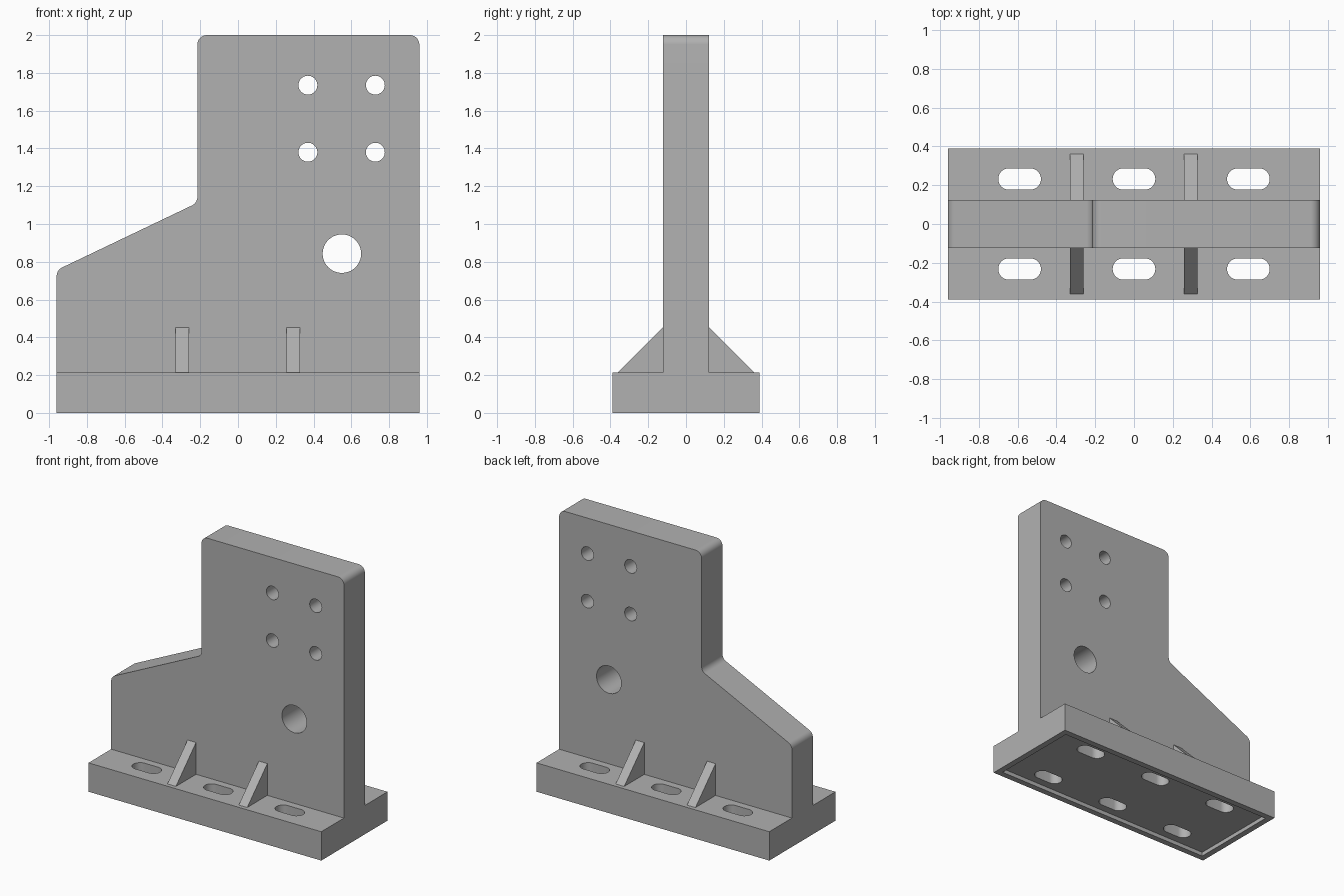
import bpy
import bmesh
from math import cos, sin, pi, radians, tan
from mathutils import Vector

if "Cube" in bpy.data.objects:
    bpy.data.objects.remove(bpy.data.objects["Cube"])

# Single plain grey
grey = bpy.data.materials.new("machined_grey")
grey.use_nodes = True
colour = (0.44, 0.44, 0.44, 1)
grey.diffuse_color = colour
grey.node_tree.nodes["Principled BSDF"].inputs["Base Color"].default_value = colour

# Shared dimensions
HALF_X, HALF_Y = 0.96, 0.39
BASE_TOP = 0.215
PLATE_Y = 0.123
AXES = {
    "x": lambda u, v, d: (d, u, v),
    "y": lambda u, v, d: (u, d, v),
    "z": lambda u, v, d: (u, v, d),
}


def prism(bm, points, axis, low, high):
    """Extrude a 2D outline along an axis."""
    place = AXES[axis]
    face = bm.faces.new([bm.verts.new(place(u, v, low)) for u, v in points])
    result = bmesh.ops.extrude_face_region(bm, geom=[face])
    moved = [e for e in result["geom"] if isinstance(e, bmesh.types.BMVert)]
    bmesh.ops.translate(bm, verts=moved, vec=Vector(place(0, 0, high - low)))


def make(name, prisms):
    bm = bmesh.new()
    for args in prisms:
        prism(bm, *args)
    bmesh.ops.recalc_face_normals(bm, faces=bm.faces)
    mesh = bpy.data.meshes.new(name)
    bm.to_mesh(mesh)
    bm.free()
    mesh.materials.append(grey)
    obj = bpy.data.objects.new(name, mesh)
    bpy.context.collection.objects.link(obj)
    return obj


def activate(obj):
    bpy.ops.object.select_all(action="DESELECT")
    obj.select_set(True)
    bpy.context.view_layer.objects.active = obj


def cut(obj, prisms):
    """Subtract prisms from an object, then discard the cutter."""
    cutter = make("cutter", prisms)
    cutter.hide_render = True
    mod = obj.modifiers.new("cut", "BOOLEAN")
    mod.operation, mod.solver, mod.object = "DIFFERENCE", "EXACT", cutter
    activate(obj)
    bpy.ops.object.modifier_apply(modifier=mod.name)
    bpy.data.objects.remove(cutter)


def smooth(obj):
    activate(obj)
    bpy.ops.object.shade_smooth_by_angle(angle=radians(25))


def rectangle(hx, hy):
    return [(-hx, -hy), (hx, -hy), (hx, hy), (-hx, hy)]


def slot(cx, cy, radius, straight=0.0, steps=20):
    """Outline of a slot along u; a circle when straight is zero."""
    points = []
    for side in (1, -1):
        for i in range(steps + (1 if straight else 0)):
            a = -side * pi / 2 + pi * i / steps if side > 0 else pi / 2 + pi * i / steps
            points.append((cx + side * straight + radius * cos(a), cy + radius * sin(a)))
    return points


def fillet(corners, steps=8):
    """Round each (u, v, radius) corner with a tangent arc."""
    out = []
    for i, (u, v, r) in enumerate(corners):
        p = Vector((u, v))
        if not r:
            out.append(p)
            continue
        a = (Vector(corners[i - 1][:2]) - p).normalized()
        b = (Vector(corners[(i + 1) % len(corners)][:2]) - p).normalized()
        half = a.angle(b) / 2
        centre = p + (a + b).normalized() * (r / sin(half))
        start = p + a * (r / tan(half)) - centre
        end = p + b * (r / tan(half)) - centre
        sweep = pi - 2 * half
        for k in range(steps + 1):
            t = k / steps
            arm = (start * sin((1 - t) * sweep) + end * sin(t * sweep)) / sin(sweep)
            out.append(centre + arm)
    return out


# Base: slab with a shallow underside recess and six slots
base = make("base", [(rectangle(HALF_X, HALF_Y), "z", 0, BASE_TOP)])
cut(base, [(rectangle(HALF_X - 0.045, HALF_Y - 0.045), "z", -0.1, 0.03)])
cut(base, [(slot(x, y, 0.055, 0.055), "z", -0.2, 0.4)
           for x in (-0.59, 0, 0.59) for y in (-0.232, 0.232)])
smooth(base)

# Upright plate: stepped outline with rounded corners and five bores
outline = fillet([
    (-HALF_X, BASE_TOP, 0), (HALF_X, BASE_TOP, 0),
    (HALF_X, 2, 0.05), (-0.215, 2, 0.05),
    (-0.215, 1.112, 0.05), (-HALF_X, 0.756, 0.05),
])
plate = make("upright_plate", [(outline, "y", -PLATE_Y, PLATE_Y)])
bores = [(x, z, 0.05) for x in (0.37, 0.727) for z in (1.38, 1.735)]
bores.append((0.55, 0.843, 0.102))
cut(plate, [(slot(*bore), "y", -0.3, 0.3) for bore in bores])
smooth(plate)

# Triangular gussets on both faces of the plate
for x, end in ((-0.295, "right"), (0.293, "left")):
    for side, face in ((-1, "front"), (1, "back")):
        triangle = [(side * PLATE_Y, BASE_TOP), (side * 0.36, BASE_TOP),
                    (side * PLATE_Y, 0.452)]
        make(f"{face}_{end}_gusset", [(triangle, "x", x - 0.035, x + 0.035)])
